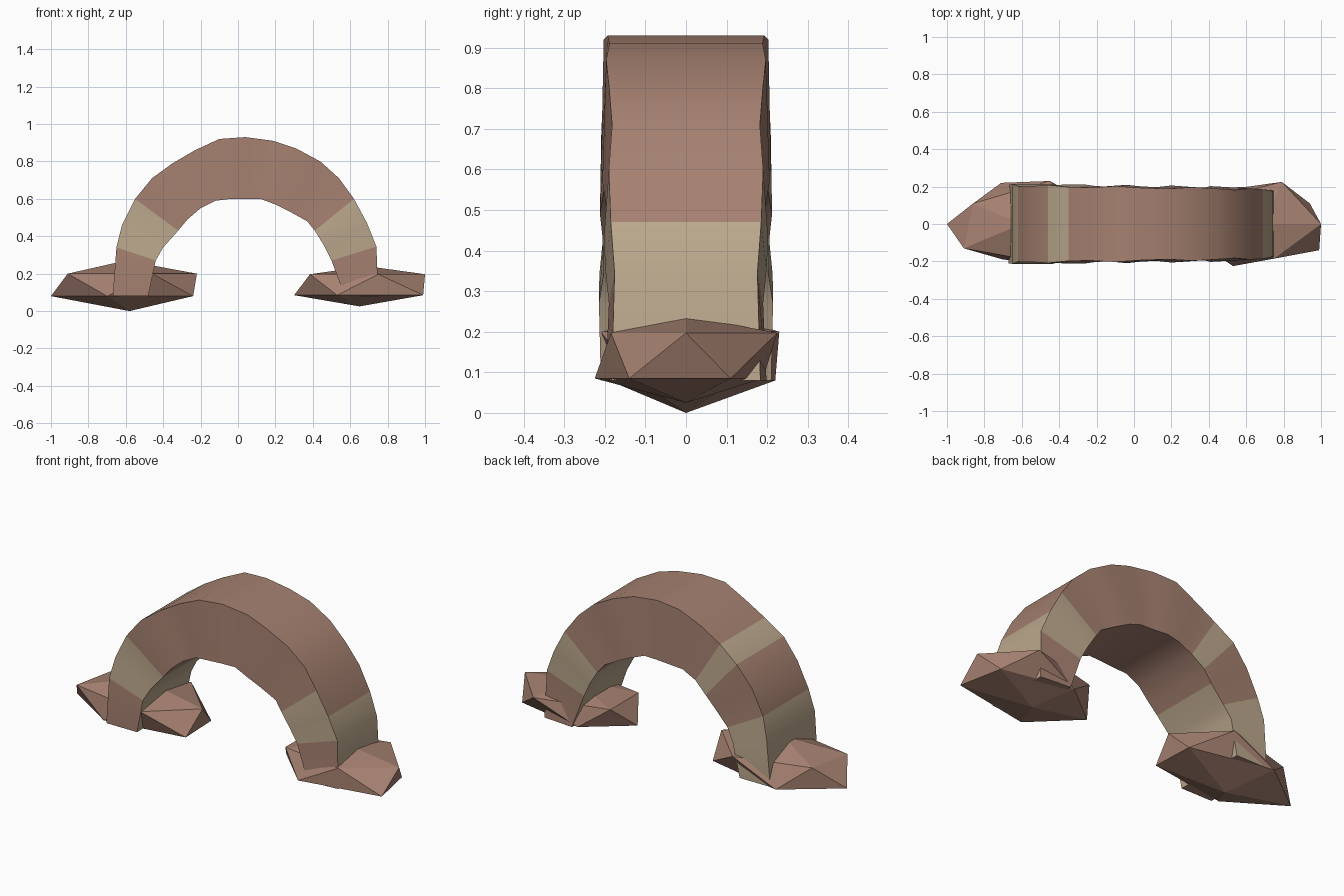
import bpy
import bmesh
import math

default_cube = bpy.data.objects.get("Cube")
if default_cube:
    bpy.data.objects.remove(default_cube, do_unlink=True)


def make_material(name, colour):
    material = bpy.data.materials.new(name)
    material.use_nodes = True
    material.diffuse_color = (*colour, 1)
    shader = material.node_tree.nodes["Principled BSDF"]
    shader.inputs["Base Color"].default_value = (*colour, 1)
    shader.inputs["Roughness"].default_value = 0.9
    return material


red_stone = make_material("red_brown_stone", (0.38, 0.22, 0.165))
pale_stone = make_material("pale_tan_stone", (0.50, 0.39, 0.265))


def finish(bm, name, materials):
    """Turn a bmesh into a linked object with outward normals."""
    bmesh.ops.recalc_face_normals(bm, faces=bm.faces)
    mesh = bpy.data.meshes.new(name)
    bm.to_mesh(mesh)
    bm.free()
    for material in materials:
        mesh.materials.append(material)
    obj = bpy.data.objects.new(name, mesh)
    bpy.context.collection.objects.link(obj)
    return obj


# Arch stations, each pairing an outer and an inner point (x, z)
stations = [
    ((-.67, .08), (-.48, .08)), ((-.65, .34), (-.44, .27)),
    ((-.62, .46), (-.40, .34)), ((-.55, .60), (-.32, .43)),
    ((-.46, .71), (-.27, .49)), ((-.35, .79), (-.20, .55)),
    ((-.23, .86), (-.12, .59)), ((-.10, .92), (-.04, .6)),
    ((.04, .93), (.04, .6)), ((.19, .91), (.12, .6)),
    ((.31, .87), (.20, .57)), ((.44, .80), (.28, .53)),
    ((.54, .71), (.37, .48)), ((.62, .60), (.41, .43)),
    ((.69, .47), (.46, .35)), ((.74, .345), (.50, .27)),
    ((.75, .08), (.57, .08)),
]

# Segments of each side that belong to a pale rock layer
pale_layers = {
    "outer": {0, 1, 4, 14, 15},
    "back": {0, 1, 4, 13, 14},
    "inner": {0, 1, 2, 13, 14, 15},
    "front": {1, 2, 13, 14},
}


def build_arch():
    bm = bmesh.new()
    last = len(stations) - 1
    rings = []
    for k, (outer, inner) in enumerate(stations):
        # The span narrows toward one leg, with slight weathering
        half = 0.21 - 0.03 * k / last + 0.006 * math.sin(2 * k)
        wide = half + 0.015 * k / last
        corners = [(outer, -half), (outer, half), (inner, wide), (inner, -wide)]
        rings.append([bm.verts.new((x, y, z)) for (x, z), y in corners])
    for k in range(last):
        lower, upper = rings[k], rings[k + 1]
        for side, layer in enumerate(pale_layers.values()):
            after = (side + 1) % len(lower)
            face = bm.faces.new((lower[side], lower[after],
                                 upper[after], upper[side]))
            face.material_index = int(k in layer)
    bm.faces.new(rings[0])
    bm.faces.new(rings[-1])
    return finish(bm, "stone_arch", [red_stone, pale_stone])


arch = build_arch()
bpy.ops.object.select_all(action="DESELECT")
arch.select_set(True)
bpy.context.view_layer.objects.active = arch
bpy.ops.object.shade_smooth_by_angle(angle=math.radians(30))


# Foot boulders: two rings of corners between a bottom and a top point
def build_boulder(name, bottom, low_z, low_ring, high_z, high_ring, top):
    bm = bmesh.new()
    points = [bottom, top]
    points += [(x, y, low_z) for x, y in low_ring]
    points += [(x, y, high_z) for x, y in high_ring]
    verts = [bm.verts.new(point) for point in points]
    bmesh.ops.convex_hull(bm, input=verts)
    loose = [v for v in bm.verts if not v.link_faces]
    bmesh.ops.delete(bm, geom=loose, context="VERTS")
    return finish(bm, name, [red_stone])


build_boulder(
    "right_foot_boulder", (-.58, 0, 0),
    .08, [(-1, 0), (-.7, -.19), (-.24, -.12), (-.25, .12), (-.71, .22)],
    .20, [(-.91, -.13), (-.46, -.21), (-.22, 0), (-.45, .23), (-.86, .11)],
    (-.6, 0, .27))

build_boulder(
    "left_foot_boulder", (.65, 0, .025),
    .085, [(.3, 0), (.53, -.225), (.99, -.14), (.94, .11), (.54, .19)],
    .197, [(.385, -.13), (.75, -.185), (1, 0), (.79, .225), (.385, .12)],
    (.69, 0, .24))
